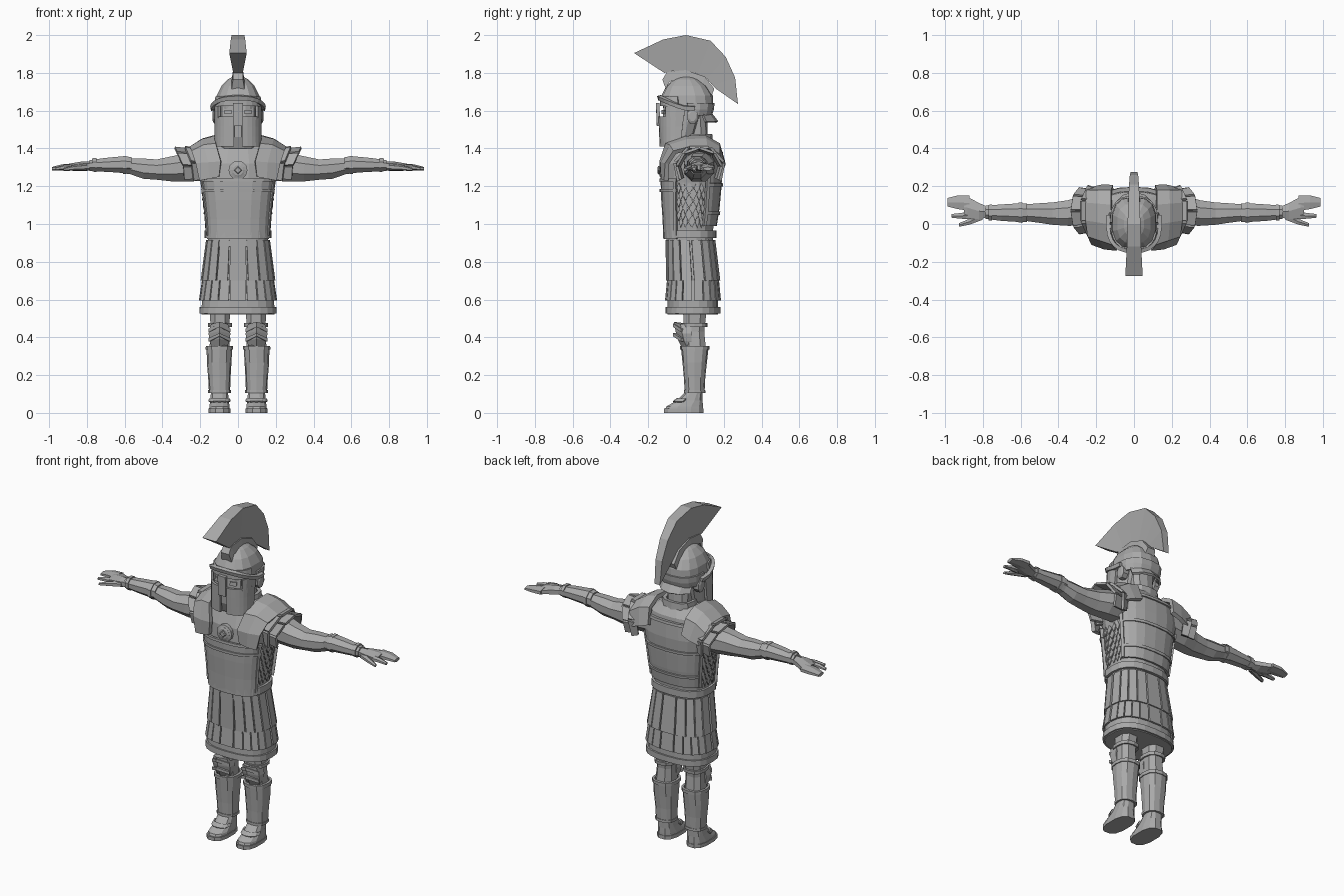
import bpy, bmesh, math

steel = bpy.data.materials.new("plain_grey")
steel.diffuse_color = (0.4, 0.4, 0.4, 1)


def make(name, verts, faces, mirror=False, thick=0):
    me = bpy.data.meshes.new(name)
    me.from_pydata(verts, [], faces)
    bm = bmesh.new()
    bm.from_mesh(me)
    bmesh.ops.remove_doubles(bm, verts=bm.verts, dist=1e-5)
    bmesh.ops.recalc_face_normals(bm, faces=bm.faces)
    bm.to_mesh(me)
    bm.free()
    me.materials.append(steel)
    ob = bpy.data.objects.new(name, me)
    bpy.context.collection.objects.link(ob)
    if thick:
        m = ob.modifiers.new("thickness", 'SOLIDIFY')
        m.thickness, m.offset = thick, 0
    if mirror:
        ob.modifiers.new("mirror", 'MIRROR')
    return ob


def loft(name, rings, mirror=False):
    n = len(rings[0])
    faces = [(i * n + j, i * n + (j + 1) % n, (i + 1) * n + (j + 1) % n, (i + 1) * n + j)
             for i in range(len(rings) - 1) for j in range(n)]
    faces += [tuple(range(n))[::-1], tuple(range((len(rings) - 1) * n, len(rings) * n))]
    return make(name, [p for r in rings for p in r], faces, mirror)


def sheet(name, quads, thick=0.01, mirror=False):
    verts = [p for q in quads for p in q]
    return make(name, verts, [tuple(range(i, i + 4)) for i in range(0, len(verts), 4)], mirror, thick)


def power(v, p):
    return math.copysign(abs(v) ** (2 / p), v)


def pt(prof, z, deg, off=0.0, p=2.6):
    """Point on an upright body; profile rows are (z, centre x, half width, front y, back y)."""
    for a, b in zip(prof, prof[1:]):
        if z <= b[0]:
            break
    t = (z - a[0]) / (b[0] - a[0])
    cx, rx, y0, y1 = [a[k] + (b[k] - a[k]) * t for k in range(1, 5)]
    c, s = math.cos(math.radians(deg)), math.sin(math.radians(deg))
    return (cx + (rx + off) * power(c, p), (y0 + y1) / 2 + ((y1 - y0) / 2 + off) * power(s, p), z)


def body(name, prof, n=16, mirror=False, off=0.0):
    return loft(name, [[pt(prof, r[0], (i + .5) * 360 / n, off) for i in range(n)] for r in prof], mirror)


def patch(name, prof, a0, a1, z0, z1, off=.008, na=8, nz=3, thick=.014, mirror=False, arch=lambda a: 0):
    def g(i, k):
        a, z = a0 + (a1 - a0) * i / na, z0 + (z1 - z0) * k / nz
        x, y, _ = pt(prof, z, a, off)
        return (x, y, z + arch(a))
    return sheet(name, [[g(i, k), g(i + 1, k), g(i + 1, k + 1), g(i, k + 1)]
                        for i in range(na) for k in range(nz)], thick, mirror)


def tube(name, rows, n=8, off=0.0, mirror=True):
    """Sideways limb; rows are (x, centre y, centre z, half depth, half height)."""
    return loft(name, [[(x, cy + (ry + off) * math.cos((i + .5) * math.tau / n),
                         cz + (rz + off) * math.sin((i + .5) * math.tau / n)) for i in range(n)]
                       for x, cy, cz, ry, rz in rows], mirror)


# Torso and armour plates
torso = [(.88, 0, .162, -.105, .145), (.97, 0, .162, -.105, .145), (1.1, 0, .175, -.115, .165),
         (1.22, 0, .19, -.12, .175), (1.32, 0, .21, -.115, .18), (1.40, 0, .18, -.085, .17),
         (1.45, 0, .10, -.04, .13)]
body("torso", torso)
patch("breast_plate", torso, -155, -25, .92, 1.23)
patch("back_plate", torso, 25, 155, .99, 1.38, nz=4)
for z in (1.17, 1.225):
    patch("breast_band", torso, -158, -22, z, z + .016, .015, nz=1)
for z in (1.05, 1.2, 1.365):
    patch("back_band", torso, 24, 156, z, z + .016, .015, nz=1)
patch("waist_belt", torso, 0, 360, .925, .965, .009, 20, 1)
patch("back_plate_edge", torso, 24, 31, .99, 1.38, .015, 1, 4, mirror=True)
patch("breast_plate_edge", torso, -30, -24, .94, 1.23, .013, 1, 3, mirror=True)

# Overlapping side scales
scales = []
for row in range(6):
    for col in range(5):
        z, a = 1.19 - row * .036, -20 + col * 9 + (row % 2) * 4.5
        scales.append([pt(torso, z + .03, a, .001), pt(torso, z, a + 4.4, .004),
                       pt(torso, z - .03, a, .009), pt(torso, z, a - 4.4, .004)])
sheet("side_scales", scales, .005, True)

# Chest medallion
for nm, r, y in (("medallion_rim", .05, -.136), ("medallion_disc", .037, -.141), ("medallion_gem", .022, -.15)):
    n = 4 if "gem" in nm else 12
    loft(nm, [[(k * r * math.cos(i * math.tau / n), yy, 1.285 + k * r * math.sin(i * math.tau / n))
               for i in range(n)] for k, yy in ((1, -.1), (1, y + .004), (.75, y))])

# Skirt: inner cloth with two layers of hanging strips
skirt = [(.52, 0, .195, -.10, .172), (.60, 0, .193, -.098, .172), (.70, 0, .18, -.09, .165),
         (.92, 0, .158, -.098, .145)]
body("skirt_cloth", skirt, 20)
patch("skirt_hem", skirt, 0, 360, .525, .56, .005, 24, 1, .01)


def strips(name, z0, z1, n, low, high, gap):
    step, quads = 360 / n, []
    for i in range(n):
        a, b = i * step + gap, (i + 1) * step - gap
        quads.append([pt(skirt, z1, a, high), pt(skirt, z1, b, high), pt(skirt, z0, b, low), pt(skirt, z0, a, low)])
    sheet(name, quads, .01)


strips("upper_skirt_strips", .70, .915, 18, .013, .006, 1.0)
strips("lower_skirt_strips", .595, .705, 22, .009, .006, .8)

# Neck and collar
neck = [(1.36, 0, .085, -.03, .125), (1.47, 0, .07, 0, .115), (1.62, 0, .07, -.02, .11)]
body("neck", neck, 10)
patch("collar", neck, 0, 360, 1.42, 1.475, .014, 12, 1, .02)

# Shoulder yokes arching from chest to back
inner = [(.10, -.122, 1.25), (.09, -.13, 1.33), (.115, -.10, 1.42), (.12, 0, 1.455),
         (.12, .1, 1.46), (.12, .17, 1.42), (.11, .195, 1.33)]
outer = [(.20, -.105, 1.23), (.22, -.10, 1.32), (.24, -.06, 1.38), (.25, .02, 1.40),
         (.25, .11, 1.40), (.25, .17, 1.365), (.22, .185, 1.29)]
middle = []
for a, b in zip(inner, outer):
    up = .012 if a[2] > 1.4 else 0
    middle.append(((a[0] + b[0]) / 2, (a[1] + b[1]) / 2 - (0 if up else math.copysign(.008, -a[1])), (a[2] + b[2]) / 2 + up))
sheet("shoulder_yoke", [[u[i], u[i + 1], v[i + 1], v[i]] for u, v in ((inner, middle), (middle, outer))
                        for i in range(6)], .024, True)

# Shoulder flaps, two layers fanned over each upper arm
for nm, x0, x1, r0, r1, n in (("shoulder_flaps_lower", .21, .335, .095, .108, 6),
                              ("shoulder_flaps_upper", .20, .285, .105, .122, 5)):
    quads = []
    for i in range(n):
        a, b = (math.radians(-35 + 250 * (i + k) / n) for k in (.04, .96))

        def flap(x, r, t):
            return (x - .05 * (1 - max(0, math.sin(t))) * (x > .25), .07 + r * 1.1 * math.cos(t), 1.295 + r * math.sin(t))
        quads.append([flap(x0, r0, a), flap(x0, r0, b), flap(x1, r1, b), flap(x1, r1, a)])
    sheet(nm, quads, .014, True)

# Arms, bracers and hands
arm = [(.14, .07, 1.31, .09, .085), (.27, .07, 1.30, .085, .082), (.35, .058, 1.292, .073, .072),
       (.43, .055, 1.288, .064, .058), (.50, .058, 1.293, .056, .058), (.57, .06, 1.305, .048, .045),
       (.64, .06, 1.312, .044, .042), (.78, .062, 1.308, .033, .027)]
tube("arm", arm)
tube("bracer", [(.565, .06, 1.312, .052, .045), (.60, .06, 1.315, .054, .048), (.70, .06, 1.313, .047, .04),
                (.785, .062, 1.31, .038, .031)])
for x, r in ((.59, .058), (.75, .046)):
    tube("bracer_strap", [(x, .06, 1.313, r, r - .006), (x + .02, .06, 1.313, r - .001, r - .007)])
tube("palm", [(.77, .063, 1.308, .03, .024), (.82, .068, 1.306, .05, .026), (.88, .086, 1.302, .066, .02),
              (.90, .088, 1.30, .06, .016)], 6)
tube("fingers", [(.87, .11, 1.302, .046, .019), (.93, .115, 1.30, .042, .016), (.985, .115, 1.292, .026, .01)], 6)
tube("index_finger", [(.87, .045, 1.30, .022, .016), (.92, .043, 1.30, .017, .014), (.965, .043, 1.292, .011, .008)], 6)
tube("thumb", [(.80, .045, 1.302, .026, .018), (.87, .012, 1.297, .018, .014), (.925, -.005, 1.288, .011, .008)], 6)

# Head, helmet and cheek guards
face = [(1.40, 0, .09, -.10, .03), (1.46, 0, .108, -.125, .05), (1.54, 0, .112, -.128, .075),
        (1.64, 0, .112, -.12, .11)]
body("face", face, 12)
helmet = [(1.575, 0, .115, -.115, .13), (1.62, 0, .124, -.13, .145), (1.68, 0, .115, -.13, .142),
          (1.73, 0, .09, -.105, .11), (1.765, 0, .055, -.065, .065), (1.785, 0, .02, -.025, .025)]
body("helmet", [(1.61, 0, .122, -.12, .145)] + helmet[2:], 14)
patch("helmet_rear", helmet, 0, 180, 1.575, 1.64, .0, 8, 2)
cheek = [(1.40, 0, .115, -.128, .05), (1.5, 0, .113, -.133, .06), (1.6, 0, .115, -.137, .09)]
patch("cheek_guard", cheek, -84, 5, 1.41, 1.57, .004, 7, 3, .014, True)
patch("cheek_side", cheek, -38, 5, 1.56, 1.625, .004, 3, 1, .014, True)
patch("brow_rim", helmet, -190, 10, 1.60, 1.622, .014, 14, 1, .02,
      arch=lambda a: .058 * max(0, -math.sin(math.radians(a))))
patch("brow_plate", helmet, -165, -15, 1.625, 1.675, .001, 10, 1, .012)
patch("nose_guard", cheek, -97, -83, 1.52, 1.64, .012, 2, 2, .018)
patch("eye", face, -78, -58, 1.582, 1.604, .004, 2, 1, .008, True)
sheet("neck_guard", [[(.115 * math.cos(math.pi * (i + d) / 6) * k, .04 + (.09 + e) * math.sin(math.pi * (i + d) / 6), z)
                      for d, k, e, z in ((0, 1, 0, 1.585), (1, 1, 0, 1.585), (1, 1, .035, 1.54), (0, 1, .035, 1.54))]
                     for i in range(1, 5)], .014)
tube("ear_guard", [(.095, .035, 1.57, .032, .04), (.128, .035, 1.57, .032, .04), (.134, .035, 1.57, .02, .026)])

# Crest holder and crest
rail = [(-.125, 1.765), (-.10, 1.805), (0, 1.815), (.10, 1.78), (.15, 1.715)]
loft("crest_holder", [[(-.026, y, z), (.026, y, z), (.034, y * .86, z - .05), (-.034, y * .86, z - .05)] for y, z in rail])
top = [(-.275, 1.905, .046), (-.12, 1.977, .038), (0, 2.0, .034), (.13, 1.97, .03), (.21, 1.885, .026),
       (.26, 1.775, .022), (.275, 1.635, .018)]
low = [(-.115, 1.80), (-.07, 1.81), (0, 1.812), (.06, 1.795), (.11, 1.77), (.14, 1.735), (.16, 1.715)]
loft("crest", [[(-w, y, z), (w, y, z), (w * .55, b, c), (-w * .55, b, c)] for (y, z, w), (b, c) in zip(top, low)])

# Legs, greaves, knee guards and shoes
leg = [(.07, .098, .044, .005, .088), (.14, .098, .044, .005, .085), (.28, .1, .054, -.008, .10),
       (.35, .098, .056, -.015, .108), (.43, .096, .052, -.015, .10), (.56, .095, .058, -.02, .115)]
body("leg", leg, 8, True)
patch("greave", leg, -180, 180, .11, .345, .006, 12, 3, .012, True)
patch("greave_top_rim", leg, -180, 180, .335, .355, .01, 12, 1, .014, True)
patch("greave_ankle_rim", leg, -180, 180, .105, .12, .01, 12, 1, .012, True)
patch("knee_strap", leg, -180, 180, .455, .475, .005, 12, 1, .01, True)
rows = [(.33, .035, -.02), (.38, .052, -.045), (.42, .058, -.055), (.47, .045, -.065)]
loft("knee_guard", [[(.098 - w, .03, z), (.098 - w, y + .035, z), (.098, y, z + .012), (.098 + w, y + .035, z),
                     (.098 + w, .03, z)] for z, w, y in rows], True)
sheet("knee_chevron", [[(.098, -.062, z), (.098 + s * .055, -.02, z - .028), (.098 + s * .055, -.02, z - .01),
                        (.098, -.062, z + .018)] for z in (.405, .455) for s in (-1, 1)], .014, True)
body("shoe_sole", [(0, .098, .06, -.12, .095), (.022, .098, .06, -.12, .095)], 12, True)
shoe = [(.02, .098, .056, -.112, .092), (.035, .098, .055, -.105, .092), (.065, .098, .05, -.05, .09),
        (.115, .098, .046, .0, .09)]
body("shoe", shoe, 12, True)
patch("shoe_strap", shoe, -165, -15, .058, .075, .004, 6, 1, .01, True)
